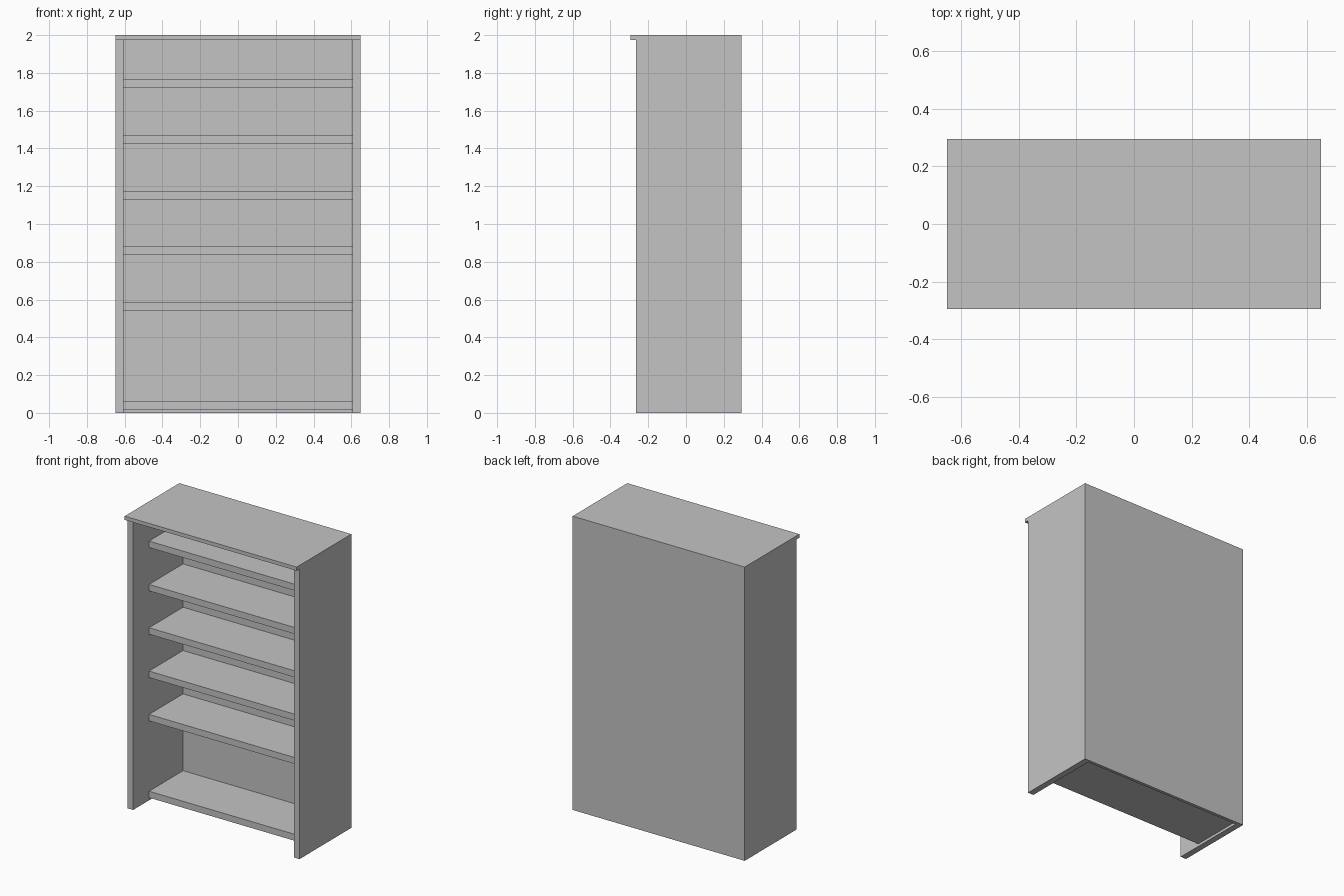
import bpy

# Remove the default object
cube = bpy.data.objects.get("Cube")
if cube:
    bpy.data.objects.remove(cube, do_unlink=True)

# Single plain material
grey = bpy.data.materials.new("plain_grey")
grey.use_nodes = True
colour = (0.55, 0.55, 0.55, 1)
grey.diffuse_color = colour
grey.node_tree.nodes["Principled BSDF"].inputs["Base Color"].default_value = colour


def board(name, low, high):
    """Box spanning two opposite corners."""
    bpy.ops.mesh.primitive_cube_add(size=1)
    obj = bpy.context.object
    obj.name = name
    for v in obj.data.vertices:
        v.co = [l + (c + 0.5) * (h - l) for c, l, h in zip(v.co, low, high)]
    obj.data.materials.append(grey)
    return obj


HALF_W, INNER_W = 0.648, 0.605
FRONT, BACK = -0.264, 0.294
BACK_FACE = 0.273        # inner face of the back panel
SHELF_FRONT = -0.093     # shelves are set well back
TOP_Z = 1.975
SHELF_T = 0.044

# Side panels
board("left_side", (INNER_W, FRONT, 0), (HALF_W, BACK, TOP_Z))
board("right_side", (-HALF_W, FRONT, 0), (-INNER_W, BACK, TOP_Z))

# Back panel between the sides
board("back_panel", (-INNER_W, BACK_FACE, 0), (INNER_W, BACK, TOP_Z))

# Top board with a front overhang
board("top_board", (-HALF_W, -BACK, TOP_Z), (HALF_W, BACK, 2))

# Bottom shelf and five evenly spaced upper shelves
heights = [0.018] + [0.541 + 0.295 * i for i in range(5)]
for i, z in enumerate(heights):
    name = "bottom_shelf" if i == 0 else f"shelf_{i}"
    board(name, (-INNER_W, SHELF_FRONT, z), (INNER_W, BACK_FACE, z + SHELF_T))
